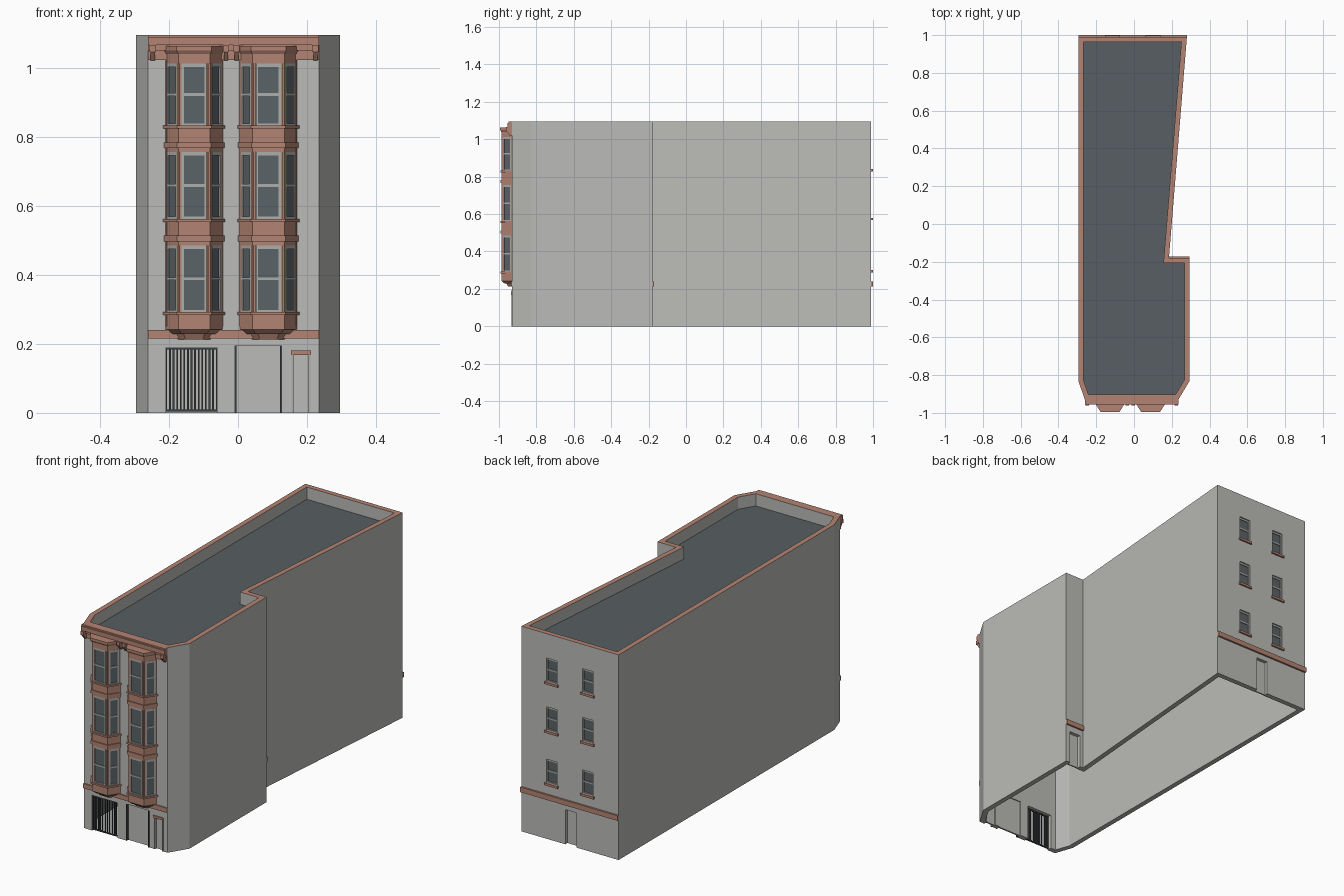
import bpy, bmesh
from mathutils import Vector

if "Cube" in bpy.data.objects:
    bpy.data.objects.remove(bpy.data.objects["Cube"])


def material(name, rgb):
    m = bpy.data.materials.new(name)
    m.use_nodes = True
    m.diffuse_color = (*rgb, 1)
    m.node_tree.nodes["Principled BSDF"].inputs["Base Color"].default_value = (*rgb, 1)
    return m


WALL = material("pale grey masonry", (0.50, 0.50, 0.48))
BROWN = material("terracotta trim", (0.45, 0.23, 0.17))
ROOF = material("slate roof", (0.095, 0.112, 0.122))
GLASS = material("dark glass", (0.105, 0.125, 0.135))
FRAME = material("window frame grey", (0.42, 0.43, 0.41))
IRON = material("dark iron", (0.045, 0.05, 0.055))


def add_prism(bm, low, z0, z1, high=None):
    """Solid between a lower outline and an upper one."""
    a = [bm.verts.new((x, y, z0)) for x, y in low]
    b = [bm.verts.new((x, y, z1)) for x, y in (high or low)]
    bm.faces.new(a[::-1])
    bm.faces.new(b)
    for i in range(len(a)):
        j = (i + 1) % len(a)
        bm.faces.new((a[i], a[j], b[j], b[i]))


def finish(name, bm, *mats):
    bmesh.ops.recalc_face_normals(bm, faces=bm.faces)
    me = bpy.data.meshes.new(name)
    bm.to_mesh(me)
    bm.free()
    for m in mats:
        me.materials.append(m)
    ob = bpy.data.objects.new(name, me)
    bpy.context.collection.objects.link(ob)
    return ob


def build(name, mat, prisms):
    bm = bmesh.new()
    for p in prisms:
        add_prism(bm, *p)
    return finish(name, bm, mat)


def rect(x0, x1, y0, y1):
    return [(x0, y0), (x1, y0), (x1, y1), (x0, y1)]


def plate(p, q, u0, u1, d0, d1, z0, z1):
    """Slab along the wall p-q: u runs along it, d points outward."""
    p, q = Vector(p), Vector(q)
    t = (q - p).normalized()
    n = Vector((t.y, -t.x))
    return ([tuple(p + t * u + n * d) for u, d in ((u0, d0), (u0, d1), (u1, d1), (u1, d0))], z0, z1)


def offset(pts, dist):
    """Move every side of a counter-clockwise outline inward."""
    out = []
    for i, c in enumerate(pts):
        a, b, c = Vector(pts[i - 1]), Vector(pts[(i + 1) % len(pts)]), Vector(c)
        d1, d2 = (c - a).normalized(), (b - c).normalized()
        n1, n2 = Vector((-d1.y, d1.x)), Vector((-d2.y, d2.x))
        out.append(tuple(c + (n1 + n2) * dist / (1 + n1.dot(n2))))
    return out


def window(p, q, u0, u1, z0, z1, d, frames, panes):
    """Double-hung sash: frame bars and a pane, standing on depth d."""
    w, m = 0.006, (z0 + z1) / 2
    for a, b, c, e in ((u0, u0 + w, z0, z1), (u1 - w, u1, z0, z1), (u0 + w, u1 - w, z0, z0 + w),
                       (u0 + w, u1 - w, z1 - 0.01, z1), (u0 + w, u1 - w, m - 0.004, m + 0.004)):
        frames.append(plate(p, q, a, b, d, d + 0.006, c, e))
    panes.append(plate(p, q, u0 + w, u1 - w, d, d + 0.002, z0 + w, z1 - 0.01))


# Hollow shell with coping on top
FRONT, BACK, TOP, NOTCH = -0.93, 0.99, 1.095, -0.18
outline = [(-0.26, FRONT), (0.235, FRONT), (0.295, -0.83), (0.295, NOTCH), (0.185, NOTCH),
           (0.28, BACK), (-0.295, BACK), (-0.295, -0.83)]
inner = offset(outline, 0.027)
bm = bmesh.new()
rings = [[bm.verts.new((x, y, z)) for x, y in pts]
         for pts, z in ((outline, 0), (outline, TOP), (inner, TOP), (inner, 0))]
for k in range(4):
    for i in range(len(outline)):
        j, a, b = (i + 1) % len(outline), rings[k], rings[(k + 1) % 4]
        f = bm.faces.new((a[i], a[j], b[j], b[i]))
        f.material_index = int(k == 1)
shell = finish("building_walls", bm, WALL, BROWN)
build("roof_deck", ROOF, [(offset(outline, 0.026), 1.015, 1.03)])

# Openings for doors, gate and rear windows
GATE, SHUTTER, DOOR = (-0.21, -0.06), (-0.01, 0.127), (0.155, 0.21)
REAR_DOOR, SIDE_DOOR = (-0.045, 0.02), (0.205, 0.27)
sills = (0.3, 0.58, 0.84)
holes = [(rect(*span, FRONT - 0.02, FRONT + 0.05), -0.1, h)
         for span, h in ((GATE, 0.19), (SHUTTER, 0.195), (DOOR, 0.175))]
holes.append((rect(*REAR_DOOR, BACK - 0.05, BACK + 0.02), -0.1, 0.185))
holes.append((rect(*SIDE_DOOR, NOTCH - 0.05, NOTCH + 0.02), -0.1, 0.18))
for x in (-0.113, 0.1):
    for z in sills:
        holes.append((rect(x - 0.032, x + 0.032, BACK - 0.012, BACK + 0.02), z, z + 0.125))
cutter = build("opening_cutter", WALL, holes)
cutter.hide_render = True
mod = shell.modifiers.new("openings", "BOOLEAN")
mod.operation, mod.solver, mod.object = "DIFFERENCE", "EXACT", cutter
bpy.context.view_layer.objects.active = shell
bpy.ops.object.modifier_apply(modifier=mod.name)
bpy.data.objects.remove(cutter)

# Doors and shutter, set back in their openings
build("shutter_panel", WALL, [(rect(*SHUTTER, FRONT + 0.013, FRONT + 0.022), 0, 0.195)])
build("shutter_posts", IRON, [(rect(x, x + 0.005, FRONT - 0.002, FRONT + 0.013), 0, 0.195)
                              for x in (SHUTTER[0], SHUTTER[1] - 0.005)])
build("front_door", WALL, [(rect(*DOOR, FRONT + 0.012, FRONT + 0.02), 0, 0.175)])
build("front_door_frame", FRAME, [(rect(x, x + 0.006, FRONT - 0.003, FRONT + 0.012), 0, 0.17)
                                  for x in (DOOR[0], DOOR[1] - 0.006)])
build("front_door_lintel", BROWN, [(rect(DOOR[0] - 0.002, DOOR[1] + 0.002, FRONT - 0.006, FRONT + 0.012), 0.168, 0.18)])
build("rear_door", WALL, [(rect(*REAR_DOOR, BACK - 0.025, BACK - 0.018), 0, 0.185)])
build("side_door", WALL, [(rect(*SIDE_DOOR, NOTCH - 0.025, NOTCH - 0.018), 0, 0.18)])

# Barred gate
bars = [(rect(x, x + 0.005, FRONT + 0.004, FRONT + 0.009), 0.004, 0.188)
        for x in [GATE[0] + i * 0.0104 for i in range(15)]]
bars += [(rect(*GATE, FRONT + 0.003, FRONT + 0.01), z, z + 0.006) for z in (0.004, 0.184)]
build("gate", IRON, bars)

# Belt courses
build("belt_courses", BROWN, [
    (rect(-0.26, 0.235, FRONT - 0.006, FRONT + 0.001), 0.215, 0.24),
    (rect(-0.295, 0.28, BACK - 0.001, BACK + 0.01), 0.213, 0.24),
    (rect(0.186, 0.295, NOTCH - 0.001, NOTCH + 0.009), 0.213, 0.24)])

# Rear windows
frames, panes, ledges = [], [], []
for x in (-0.113, 0.1):
    for z in sills:
        window((x + 0.032, BACK), (x - 0.032, BACK), 0, 0.064, z, z + 0.125, -0.0125, frames, panes)
        ledges.append((rect(x - 0.04, x + 0.04, BACK - 0.001, BACK + 0.009), z - 0.012, z))
build("rear_window_frames", FRAME, frames)
build("rear_window_panes", GLASS, panes)
build("rear_window_sills", BROWN, ledges)

# Bay windows
floors = ((0.295, 0.485), (0.565, 0.755), (0.835, 1.012))


def bay_outline(cx, grow):
    w, f, y = 0.079 + grow, 0.043 + grow * 0.6, FRONT - 0.051 - grow
    return [(cx - w, FRONT + 0.002), (cx - f, y), (cx + f, y), (cx + w, FRONT + 0.002)]


for side, cx in (("right", -0.127), ("left", 0.088)):
    body, frames, panes = [], [], []

    def layer(z0, z1, grow, top=None):
        body.append((bay_outline(cx, grow), z0, z1, bay_outline(cx, grow if top is None else top)))

    layer(0.24, 1.05, 0)
    layer(0.213, 0.228, -0.03, -0.022)
    layer(0.228, 0.242, -0.012, 0.004)
    layer(0.242, 0.283, 0.005)
    for z0, z1 in floors:
        layer(z0 - 0.012, z0 - 0.003, 0.012)
        layer(z1, z1 + 0.068 if z1 < 1 else 1.045, 0.005)
        if z1 < 1:
            layer(z1 + 0.012, z1 + 0.028, 0.01)
    layer(1.04, 1.05, 0.007, 0.013)
    layer(1.05, 1.062, 0.013)
    base = bay_outline(cx, 0)
    for p, q in zip(base, base[1:]):
        length = (Vector(q) - Vector(p)).length
        gap = 0.007
        for z0, z1 in floors:
            window(p, q, gap, length - gap, z0 - 0.003, z1, -0.001, frames, panes)
        for u in (0, length - 0.006):
            body.append(plate(p, q, u, u + 0.006, -0.002, 0.005, 0.25, 1.03))
    build(side + "_bay_body", BROWN, body)
    build(side + "_bay_frames", FRAME, frames)
    build(side + "_bay_panes", GLASS, panes)

# Cornice with brackets
cornice = [(rect(-0.26, 0.235, FRONT - y, FRONT + 0.001), z0, z1)
           for y, z0, z1 in ((0.006, 1.022, 1.05), (0.014, 1.05, 1.065), (0.025, 1.065, 1.088))]
cornice.append((rect(-0.26, 0.235, FRONT - 0.018, FRONT + 0.001), 1.088, TOP))
for x in (-0.247, -0.035, -0.004, 0.224):
    cornice.append((rect(x - 0.006, x + 0.006, FRONT - 0.012, FRONT), 1.02, 1.045,
                    rect(x - 0.006, x + 0.006, FRONT - 0.03, FRONT)))
    cornice.append((rect(x - 0.009, x + 0.009, FRONT - 0.032, FRONT), 1.045, 1.065))
build("cornice", BROWN, cornice)
